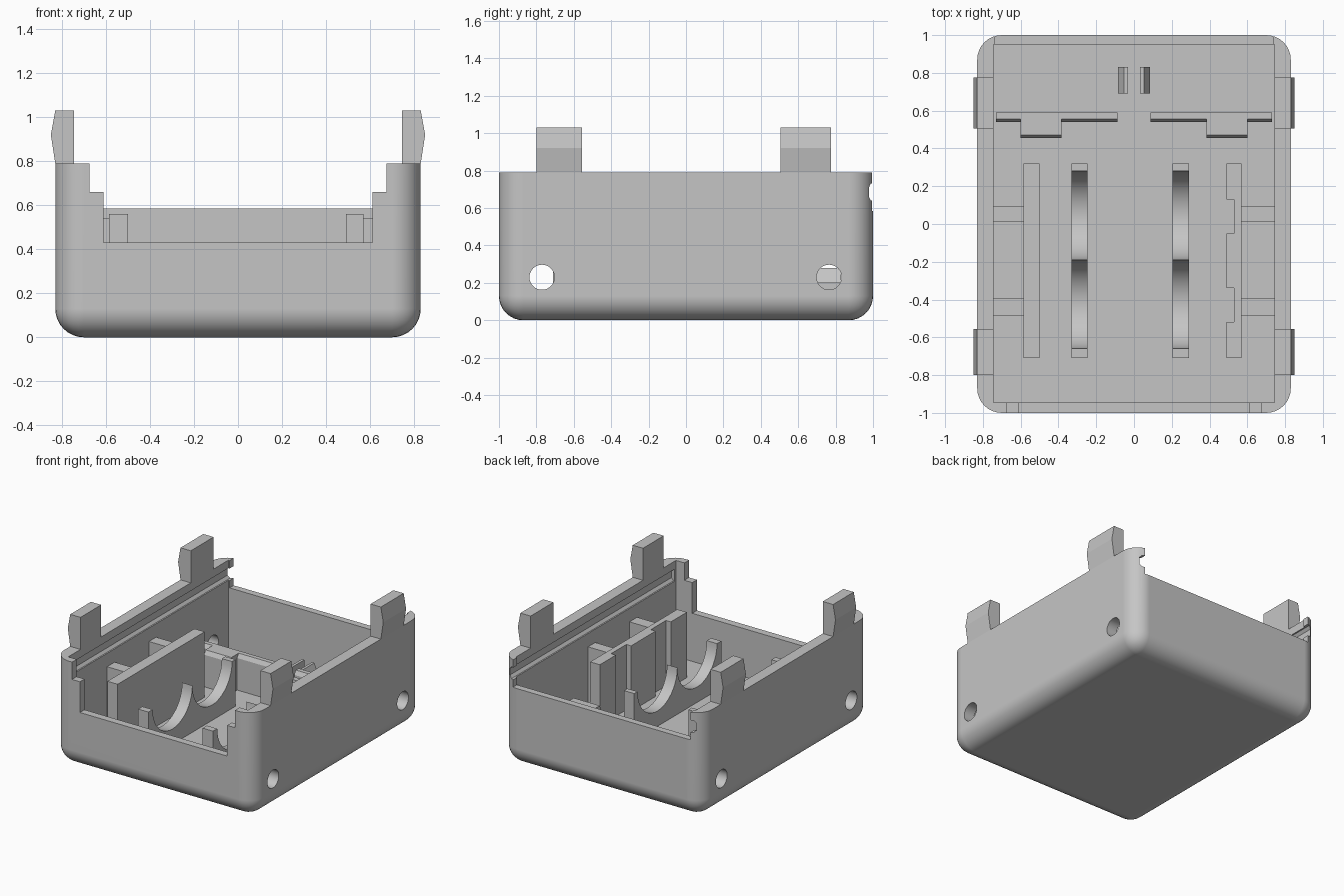
import bpy, bmesh, math
from mathutils import Vector

if "Cube" in bpy.data.objects:
    bpy.data.objects.remove(bpy.data.objects["Cube"], do_unlink=True)

grey = bpy.data.materials.new("plain_grey")
grey.use_nodes = True
GREY = (0.56, 0.56, 0.56, 1)
grey.diffuse_color = GREY
grey.node_tree.nodes["Principled BSDF"].inputs["Base Color"].default_value = GREY

W, L, H, R = 0.83, 1.0, 0.79, 0.13      # half width, half length, height, corner radius
IN_X, FLOOR, SUNK = 0.745, 0.07, 0.05   # inner wall, floor level, foot of inner parts


def add(name, bm):
    bmesh.ops.recalc_face_normals(bm, faces=bm.faces)
    me = bpy.data.meshes.new(name)
    bm.to_mesh(me)
    bm.free()
    me.materials.append(grey)
    ob = bpy.data.objects.new(name, me)
    bpy.context.collection.objects.link(ob)
    return ob


def prism(name, pts, axis, lo, hi):
    """Extrude a closed outline along an axis; outline is in the other two axes, in order."""
    def place(p, t):
        co = list(p)
        co.insert("xyz".index(axis), t)
        return Vector(co)
    bm = bmesh.new()
    face = bm.faces.new([bm.verts.new(place(p, lo)) for p in pts])
    out = bmesh.ops.extrude_face_region(bm, geom=[face])
    verts = [v for v in out["geom"] if isinstance(v, bmesh.types.BMVert)]
    bmesh.ops.translate(bm, verts=verts, vec=place((0, 0), hi - lo))
    return add(name, bm)


def box(name, x, y, z):
    return prism(name, [(x[0], y[0]), (x[1], y[0]), (x[1], y[1]), (x[0], y[1])], "z", *z)


def mirrored(pts, s):
    return [(s * a, b) for a, b in pts]


def circle(cy, cz, r, n, start=0, turn=2 * math.pi):
    return [(cy + r * math.cos(start + turn * i / n), cz + r * math.sin(start + turn * i / n))
            for i in range(n)]


def activate(ob):
    bpy.ops.object.select_all(action="DESELECT")
    ob.select_set(True)
    bpy.context.view_layer.objects.active = ob


def smooth(ob):
    activate(ob)
    bpy.ops.object.shade_smooth_by_angle(angle=math.radians(30))


def cut(ob, cutter):
    mod = ob.modifiers.new("cut", "BOOLEAN")
    mod.operation, mod.solver, mod.object = "DIFFERENCE", "EXACT", cutter
    activate(ob)
    bpy.ops.object.modifier_apply(modifier=mod.name)
    bpy.data.objects.remove(cutter, do_unlink=True)


# Tray shell with rounded corners and bottom edge
bm = bmesh.new()
bmesh.ops.create_cube(bm, size=2)
for v in bm.verts:
    v.co = (v.co.x * W, v.co.y * L, H if v.co.z > 0 else 0)
round_edges = [e for e in bm.edges if min(v.co.z for v in e.verts) < H / 2]
bmesh.ops.bevel(bm, geom=round_edges, offset=R, segments=8, profile=0.5, affect="EDGES")
shell = add("tray_shell", bm)

cut(shell, box("cavity", (-IN_X, IN_X), (-0.945, 0.95), (FLOOR, 1)))

# Stepped opening in the front wall, low back wall
half = [(0.61, 0.43), (0.61, 0.66), (0.675, 0.66), (0.675, 1)]
cut(shell, prism("front_opening", half + mirrored(half[::-1], -1), "y", -1.1, -0.9))
cut(shell, box("back_opening", (-0.735, 0.735), (0.9, 1.1), (0.585, 1)))

# Lid grooves inside the side walls
groove = [(0.70, 0.64), (0.755, 0.64), (0.772, 0.66), (0.772, 0.71), (0.755, 0.73), (0.70, 0.73)]
for s in (-1, 1):
    cut(shell, prism("groove", mirrored(groove, s), "y", -0.93, 1.1))

# Round holes through both side walls
for y in (-0.77, 0.765):
    cut(shell, prism("hole", circle(y, 0.23, 0.067, 32), "x", -1, 1))

smooth(shell)
weighted = shell.modifiers.new("weighted_normals", "WEIGHTED_NORMAL")
weighted.keep_sharp = True

# Snap clips on the side walls
clip = [(IN_X, 0.78), (W, 0.78), (W, H), (0.85, 0.92), (W, 1.03), (IN_X, 1.03)]
for side, s in (("right", -1), ("left", 1)):
    for end, y0, y1 in (("front", -0.80, -0.555), ("back", 0.505, 0.775)):
        prism(f"{side}_{end}_clip", mirrored(clip, s), "y", y0, y1)

# Long partitions: plain on the right, with shallow recesses on the left
Y0, Y1 = -0.71, 0.32
box("right_partition", (-0.585, -0.50), (Y0, Y1), (SUNK, 0.56))
outline = [(0.57, Y0), (0.57, Y1), (0.49, Y1)]
for a, b in ((0.13, -0.05), (-0.34, -0.52)):
    outline += [(0.49, a), (0.53, a), (0.53, b), (0.49, b)]
prism("left_partition", outline + [(0.49, Y0)], "z", SUNK, 0.56)

# Ribs joining the partitions to the side walls
for side, s in (("right", -1), ("left", 1)):
    for end, y0, y1 in (("front", -0.485, -0.395), ("back", 0.01, 0.095)):
        box(f"{side}_{end}_rib", sorted((s * 0.55, s * 0.76)), (y0, y1), (SUNK, 0.54))

# Double scooped cradles
TOP, SCOOP = 0.42, 0.235
profile = [(Y0, SUNK), (Y1, SUNK), (Y1, TOP)]
for cy in (0.045, -0.425):
    profile += circle(cy, TOP, SCOOP, 20, 0, -math.pi)
profile += [(-0.66, TOP), (Y0, TOP)]
for side, x0, x1 in (("right", -0.33, -0.245), ("left", 0.205, 0.29)):
    smooth(prism(f"{side}_cradle", profile, "x", x0, x1))

# Rear cross walls with chamfered front edge and a forward step
def chamfered(y0, y1, top):
    return [(y0, SUNK), (y1, SUNK), (y1, top), (y0 + 0.017, top), (y0, top - 0.03)]


for side, s in (("right", -1), ("left", 1)):
    prism(f"{side}_cross_wall", chamfered(0.54, 0.59, 0.34), "x", *sorted((s * 0.088, s * 0.73)))
    prism(f"{side}_cross_step", chamfered(0.455, 0.56, 0.34), "x", *sorted((s * 0.385, s * 0.60)))

# Pair of small hooks behind the cross walls
hook = [(0.032, SUNK), (0.052, SUNK), (0.052, 0.20), (0.085, 0.20), (0.052, 0.28), (0.032, 0.28)]
for side, s in (("right", -1), ("left", 1)):
    prism(f"{side}_hook", mirrored(hook, s), "y", 0.69, 0.83)
